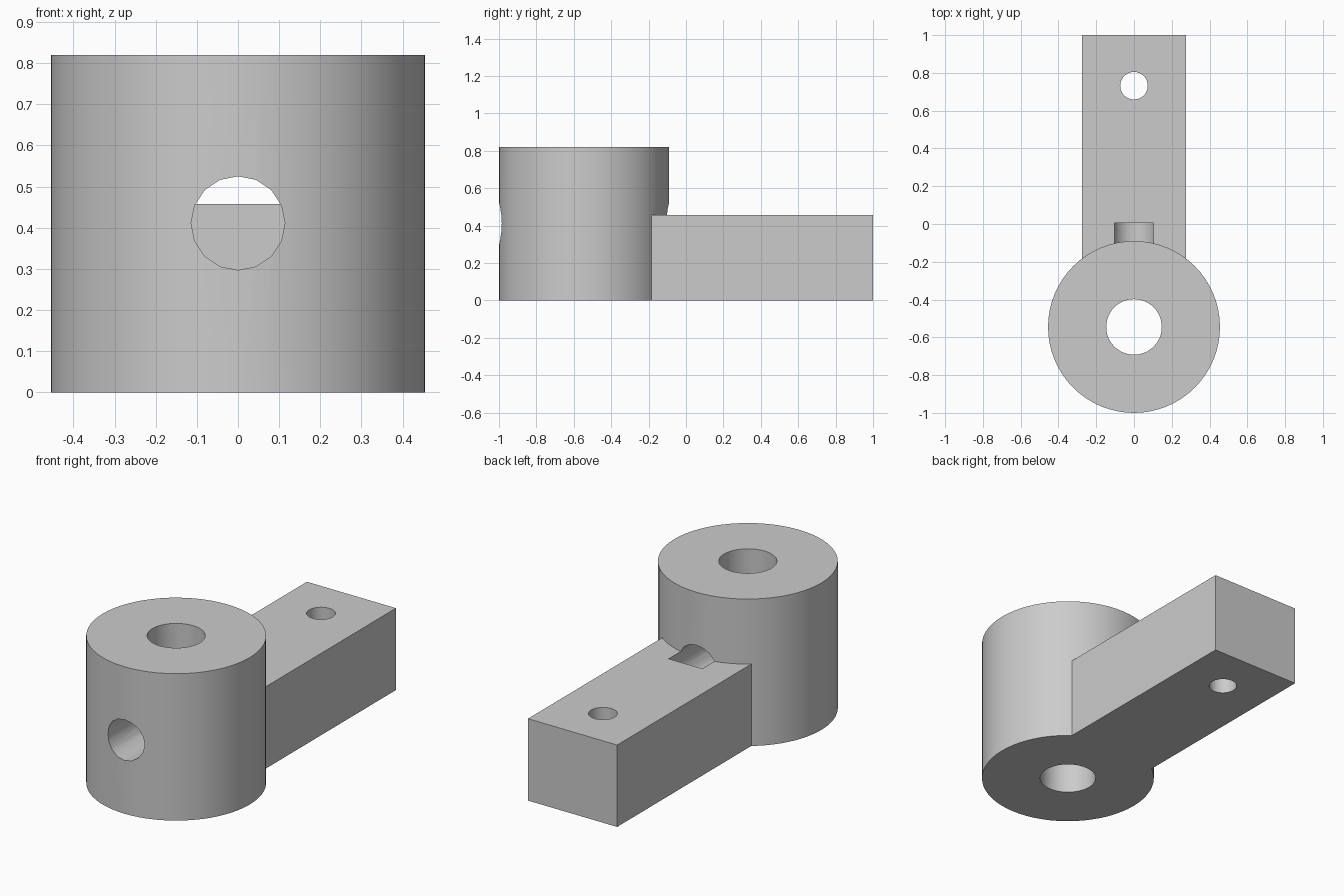
import bpy, math

if "Cube" in bpy.data.objects:
    bpy.data.objects.remove(bpy.data.objects["Cube"])

R, H, CY = 0.455, 0.82, -0.545      # hub radius, height, centre y
BAR_W, BAR_H = 0.55, 0.457          # arm width and height

grey = bpy.data.materials.new("plain grey")
grey.diffuse_color = (0.6, 0.6, 0.6, 1)
grey.use_nodes = True
grey.node_tree.nodes["Principled BSDF"].inputs["Base Color"].default_value = grey.diffuse_color


def cylinder(name, radius, depth, loc, sides, rot=(0, 0, 0)):
    bpy.ops.mesh.primitive_cylinder_add(vertices=sides, radius=radius, depth=depth,
                                        location=loc, rotation=rot)
    ob = bpy.context.object
    ob.name = name
    return ob


def combine(target, other, operation):
    mod = target.modifiers.new(operation.lower(), 'BOOLEAN')
    mod.operation, mod.solver, mod.object = operation, 'EXACT', other
    bpy.context.view_layer.objects.active = target
    bpy.ops.object.modifier_apply(modifier=mod.name)
    bpy.data.objects.remove(other)


# Round hub
body = cylinder("clamp_body", R, H, (0, CY, H / 2), 64)

# Rectangular arm, starting inside the hub
y0, y1 = -0.3, 1.0
bpy.ops.mesh.primitive_cube_add(size=1, location=(0, (y0 + y1) / 2, BAR_H / 2))
arm = bpy.context.object
arm.scale = (BAR_W, y1 - y0, BAR_H)
bpy.ops.object.transform_apply(location=False, rotation=False)
combine(body, arm, 'UNION')

# Hub bore, arm pin hole, and blind cross hole ending in the arm
combine(body, cylinder("bore_cutter", 0.147, 2, (0, CY, H / 2), 48), 'DIFFERENCE')
combine(body, cylinder("pin_cutter", 0.073, 2, (0, 0.732, H / 2), 32), 'DIFFERENCE')
front, end = -1.2, 0.005
combine(body, cylinder("cross_cutter", 0.114, end - front, (0, (front + end) / 2, 0.411),
                       16, (math.pi / 2, 0, 0)), 'DIFFERENCE')

# Finish
body.data.materials.clear()
body.data.materials.append(grey)
bpy.ops.object.select_all(action='DESELECT')
body.select_set(True)
bpy.context.view_layer.objects.active = body
bpy.ops.object.shade_smooth_by_angle(angle=math.radians(30))
